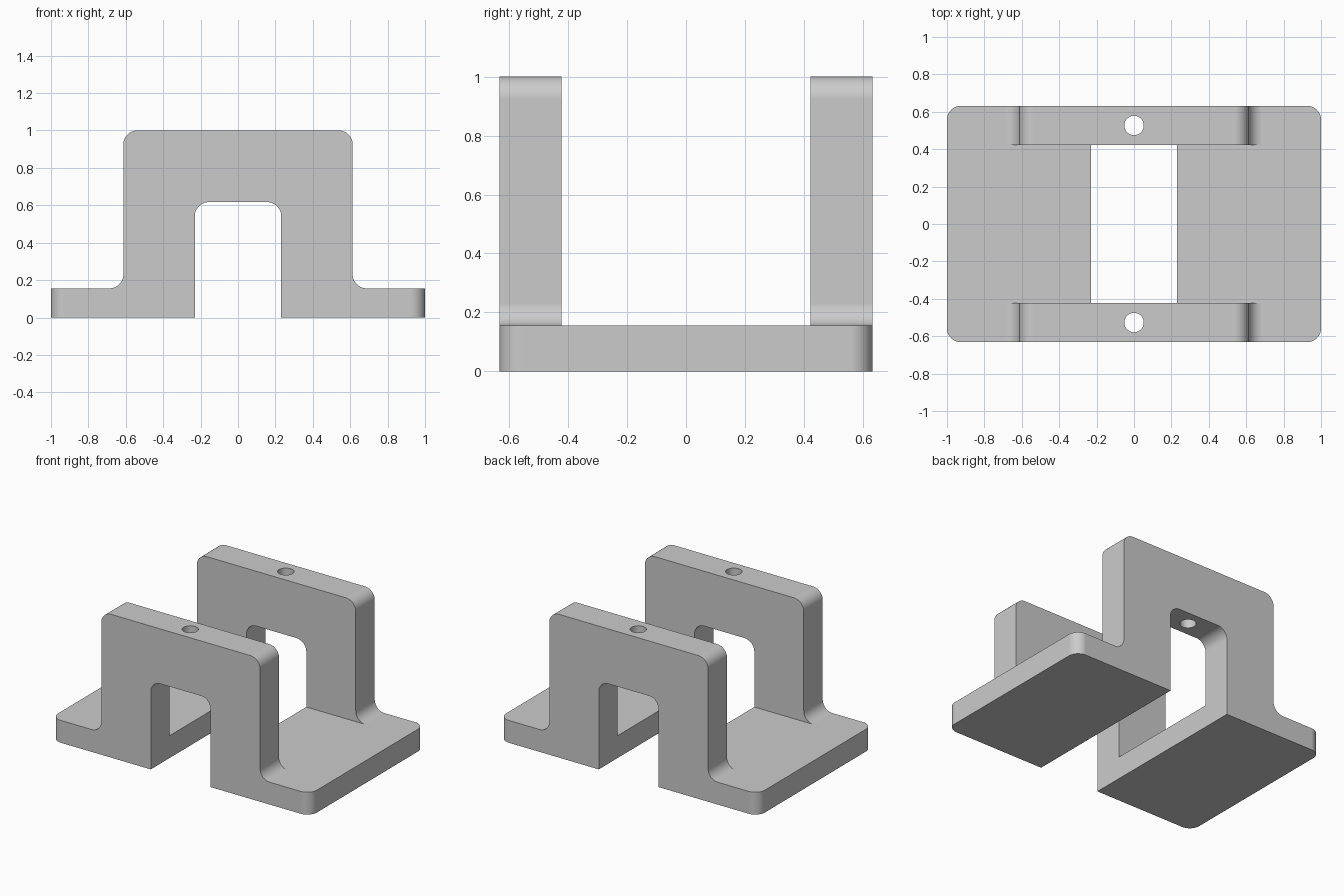
import bpy, bmesh, math

if "Cube" in bpy.data.objects:
    bpy.data.objects.remove(bpy.data.objects["Cube"])

# Main dimensions
Y_OUT, Y_IN = 0.632, 0.423      # outer and inner faces of the upright walls
BASE, TOP = 0.156, 1.0          # base plate thickness, overall height
WALL, NOTCH, NOTCH_H = 0.613, 0.231, 0.617
R, S = 0.075, 14                # corner radius and segments
HOLE_Y, HOLE_R = 0.527, 0.052


def arc(cx, cz, a0, a1):
    return [(cx + R * math.cos(math.radians(a0 + (a1 - a0) * i / S)),
             cz + R * math.sin(math.radians(a0 + (a1 - a0) * i / S)))
            for i in range(S + 1)]


# Half outline: notch corner, base plate, fillet, top corner; then mirrored
half = (arc(NOTCH - R, NOTCH_H - R, 90, 0)
        + [(NOTCH, BASE), (NOTCH, 0), (1, 0), (1, BASE)]
        + arc(WALL + R, BASE + R, 270, 180)
        + arc(WALL - R, TOP - R, 0, 90))
outline = half + [(-x, z) for x, z in reversed(half)]
N = len(outline)

bm = bmesh.new()
rings = [[bm.verts.new((x, y, z)) for x, z in outline]
         for y in (-Y_OUT, -Y_IN, Y_IN, Y_OUT)]

# Two upright walls: outer cap, rim, inner face above the base
base_ids = {S + 2, S + 3, S + 4}
base_ids |= {N - 1 - i for i in base_ids}
for outer, inner in ((rings[0], rings[1]), (rings[3], rings[2])):
    bm.faces.new(outer)
    for i in range(N):
        j = (i + 1) % N
        bm.faces.new((outer[i], outer[j], inner[j], inner[i]))
    bm.faces.new([v for i, v in enumerate(inner) if i not in base_ids])

# Two base plates between the walls
a, b = rings[1], rings[2]
for side in (lambda i: i, lambda i: N - 1 - i):
    for i in range(S + 1, S + 4):
        p, q = side(i), side(i + 1)
        bm.faces.new((a[p], a[q], b[q], b[p]))
    n, f, e = side(S + 1), side(S + 5), side(S + 4)
    bm.faces.new((a[e], a[f], a[n], b[n], b[f], b[e]))

# Rounded outer corners of the base
corners = [ed for ed in bm.edges
           if all(abs(v.co.x) > 0.999 and abs(v.co.y) > Y_OUT - 1e-4
                  for v in ed.verts)]
bmesh.ops.bevel(bm, geom=corners, offset=R, segments=S, profile=0.5,
                affect='EDGES')
bmesh.ops.recalc_face_normals(bm, faces=bm.faces[:])

mesh = bpy.data.meshes.new("bracket")
bm.to_mesh(mesh)
bm.free()
bracket = bpy.data.objects.new("bracket", mesh)
bpy.context.collection.objects.link(bracket)

grey = bpy.data.materials.new("plain_grey")
grey.diffuse_color = (0.6, 0.6, 0.6, 1)
grey.use_nodes = True
grey.node_tree.nodes["Principled BSDF"].inputs["Base Color"].default_value = grey.diffuse_color
mesh.materials.append(grey)

# Vertical holes through the top bars
for sy in (-1, 1):
    bpy.ops.mesh.primitive_cylinder_add(vertices=48, radius=HOLE_R, depth=0.6,
                                        location=(0, sy * HOLE_Y, 0.8))
    cutter = bpy.context.object
    cutter.name = "hole_cutter"
    cutter.hide_render = True
    cutter.data.materials.append(grey)
    mod = bracket.modifiers.new("hole", 'BOOLEAN')
    mod.operation, mod.solver, mod.object = 'DIFFERENCE', 'EXACT', cutter
    bpy.context.view_layer.objects.active = bracket
    bpy.ops.object.modifier_apply(modifier=mod.name)
    bpy.data.objects.remove(cutter)

# Smooth rounds with crisp flat faces
bpy.ops.object.select_all(action='DESELECT')
bracket.select_set(True)
bpy.context.view_layer.objects.active = bracket
bpy.ops.object.shade_smooth_by_angle(angle=math.radians(30))
weighted = bracket.modifiers.new("weighted_normals", 'WEIGHTED_NORMAL')
weighted.keep_sharp = True
